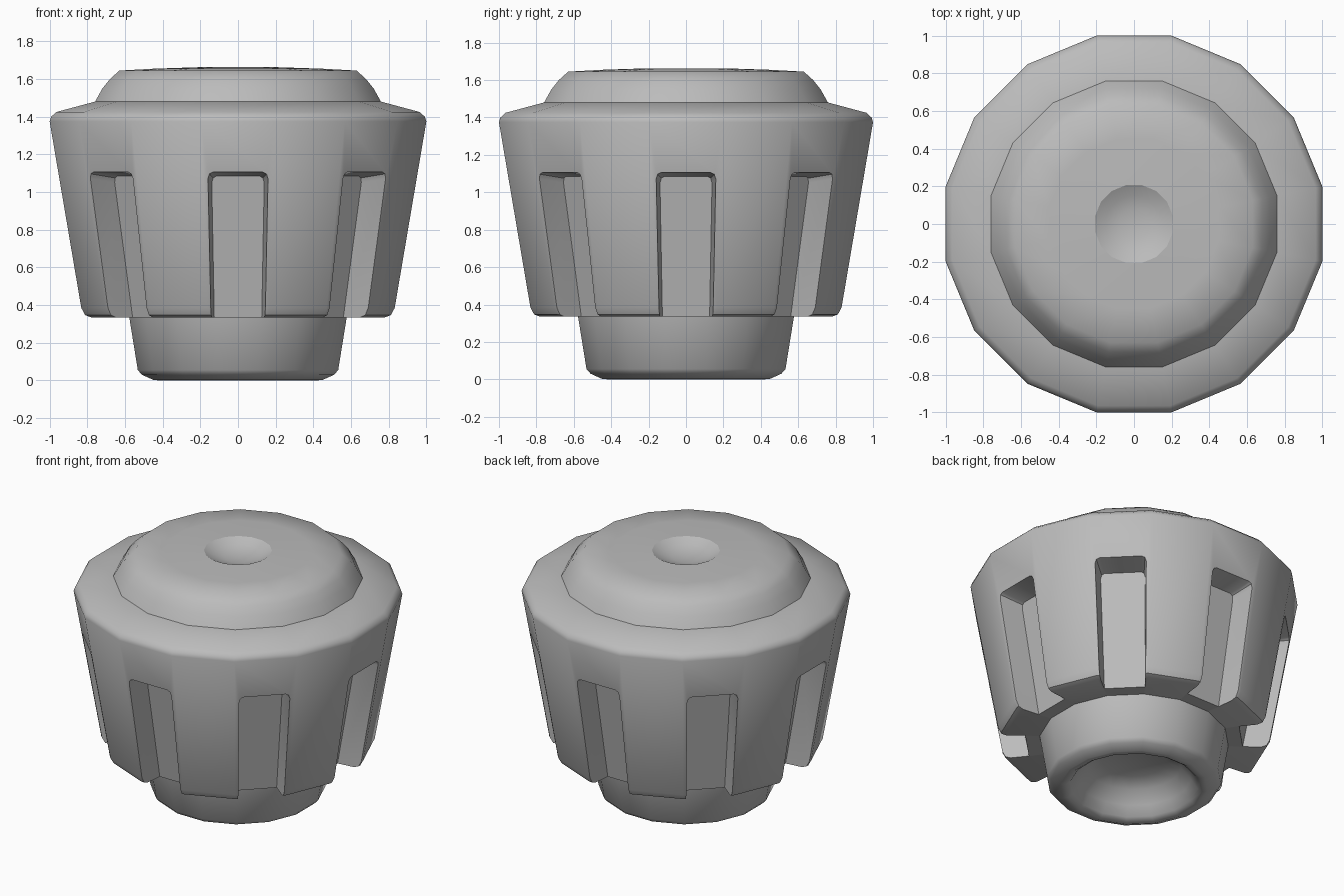
import bpy
import bmesh
from math import cos, sin, pi, radians
from mathutils import Matrix, Vector

SIDES = 16
SLOTS = 8

cube = bpy.data.objects.get("Cube")
if cube:
    bpy.data.objects.remove(cube, do_unlink=True)

grey = bpy.data.materials.new("plain_grey")
grey.use_nodes = True
colour = (0.5, 0.5, 0.5, 1)
grey.diffuse_color = colour
grey.node_tree.nodes["Principled BSDF"].inputs["Base Color"].default_value = colour


def make_object(name, bm):
    bmesh.ops.recalc_face_normals(bm, faces=bm.faces)
    mesh = bpy.data.meshes.new(name)
    bm.to_mesh(mesh)
    bm.free()
    mesh.materials.append(grey)
    obj = bpy.data.objects.new(name, mesh)
    bpy.context.collection.objects.link(obj)
    return obj


def activate(obj):
    bpy.ops.object.select_all(action="DESELECT")
    obj.select_set(True)
    bpy.context.view_layer.objects.active = obj


def smooth(obj, angle=40):
    activate(obj)
    bpy.ops.object.shade_smooth_by_angle(angle=radians(angle))


def lathe(name, profile):
    """Turn (flat-to-centre radius, z) points into a faceted solid."""
    bm = bmesh.new()
    rings = []
    for r, z in profile:
        if r == 0:
            rings.append([bm.verts.new((0, 0, z))] * SIDES)
            continue
        r /= cos(pi / SIDES)
        angles = [(i + 0.5) * 2 * pi / SIDES for i in range(SIDES)]
        rings.append([bm.verts.new((r * cos(a), r * sin(a), z)) for a in angles])
    for low, high in zip(rings, rings[1:]):
        for i in range(SIDES):
            j = (i + 1) % SIDES
            corners = [low[i], low[j], high[j], high[i]]
            bm.faces.new(list(dict.fromkeys(corners)))
    return make_object(name, bm)


# Tapered grip body
body = lathe("grip_body", [
    (0, 0.335), (0.78, 0.335), (0.812, 0.347), (0.832, 0.385),
    (1.0, 1.375), (0.992, 1.4), (0.965, 1.425), (0.76, 1.48), (0, 1.48)])

# Finger slots, cut through the lower edge of the body
outline = [(-0.14, 0.2), (0.14, 0.2), (0.158, 1.07), (0.15, 1.095),
           (0.13, 1.105), (-0.13, 1.105), (-0.15, 1.095), (-0.158, 1.07)]
bm = bmesh.new()
for k in range(SLOTS):
    turn = Matrix.Rotation(k * 2 * pi / SLOTS, 3, "Z")

    def slot_loop(offset, width, drop):
        return [bm.verts.new(turn @ Vector((0.605 + offset + 0.17 * z, t * width, z - drop)))
                for t, z in outline]

    inner = slot_loop(0, 0.88, 0.02)
    outer = slot_loop(0.3, 1.12, -0.02)
    bm.faces.new(inner)
    bm.faces.new(outer)
    for i in range(len(outline)):
        j = (i + 1) % len(outline)
        bm.faces.new((inner[i], inner[j], outer[j], outer[i]))
cutter = make_object("slot_cutter", bm)
cutter.hide_render = True
cut = body.modifiers.new("slots", "BOOLEAN")
cut.operation = "DIFFERENCE"
cut.solver = "EXACT"
cut.object = cutter
activate(body)
bpy.ops.object.modifier_apply(modifier=cut.name)
bpy.data.objects.remove(cutter, do_unlink=True)
smooth(body)

# Raised cap with an open centre
smooth(lathe("top_cap", [
    (0.76, 1.478), (0.72, 1.55), (0.68, 1.6), (0.63, 1.645),
    (0.45, 1.655), (0.207, 1.663)]), 50)

# Shallow dish in the centre of the cap
smooth(lathe("centre_dimple", [
    (0.207, 1.663), (0.15, 1.633), (0.08, 1.615), (0, 1.61)]))

# Hollow collar under the body
smooth(lathe("base_collar", [
    (0.578, 0.34), (0.532, 0.055), (0.51, 0.03), (0.45, 0.003), (0.42, 0),
    (0.39, 0.02), (0.35, 0.08), (0.29, 0.16), (0.2, 0.2), (0, 0.21)]), 60)

# Open shells need their outward side set by direction
for name, part_up in (("top_cap", 1), ("centre_dimple", 1)):
    mesh = bpy.data.objects[name].data
    if sum(p.normal.z * p.area for p in mesh.polygons) * part_up < 0:
        mesh.flip_normals()
